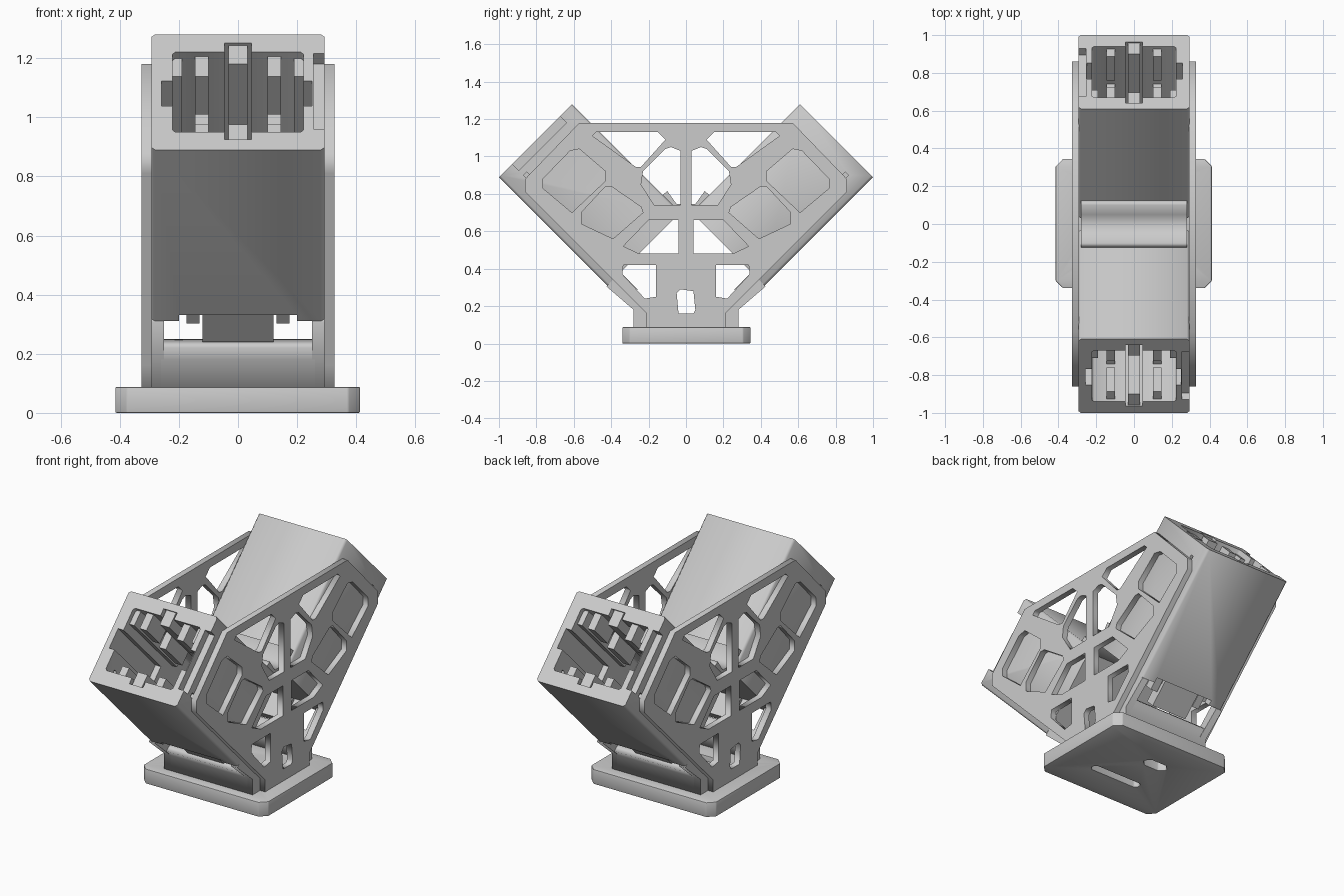
import bpy, bmesh, math
from mathutils import Matrix, Vector

cube = bpy.data.objects.get("Cube")
if cube:
    bpy.data.objects.remove(cube, do_unlink=True)

grey = bpy.data.materials.new("plain grey")
grey.use_nodes = True
grey.diffuse_color = (0.6, 0.6, 0.6, 1)
grey.node_tree.nodes["Principled BSDF"].inputs["Base Color"].default_value = (0.6, 0.6, 0.6, 1)

SIDE = Matrix(((0, 0, 1, 0), (1, 0, 0, 0), (0, 1, 0, 0), (0, 0, 0, 1)))  # drawing plane = y,z
TURN = Matrix.Rotation(math.pi, 4, "Z")


def add(name, mesh, matrix=Matrix()):
    mesh.transform(matrix)
    mesh.materials.clear()
    mesh.materials.append(grey)
    obj = bpy.data.objects.new(name, mesh)
    bpy.context.collection.objects.link(obj)
    return obj


def bake(obj):
    bpy.context.view_layer.update()
    graph = bpy.context.evaluated_depsgraph_get()
    mesh = bpy.data.meshes.new_from_object(obj.evaluated_get(graph))
    obj.modifiers.clear()
    obj.data = mesh
    return obj


def sheet(name, outline, holes, low, high, matrix=Matrix()):
    """Flat outline with holes, given thickness from low to high."""
    curve = bpy.data.curves.new(name, "CURVE")
    curve.dimensions, curve.fill_mode = "2D", "BOTH"
    curve.extrude = (high - low) / 2
    for loop in [outline] + holes:
        spline = curve.splines.new("POLY")
        spline.points.add(len(loop) - 1)
        for p, (a, b) in zip(spline.points, loop):
            p.co = (a, b, 0, 1)
        spline.use_cyclic_u = True
    temp = bpy.data.objects.new(name + " drawing", curve)
    bpy.context.collection.objects.link(temp)
    bpy.context.view_layer.update()
    graph = bpy.context.evaluated_depsgraph_get()
    mesh = bpy.data.meshes.new_from_object(temp.evaluated_get(graph))
    bpy.data.objects.remove(temp, do_unlink=True)
    bm = bmesh.new()
    bm.from_mesh(mesh)
    bmesh.ops.remove_doubles(bm, verts=bm.verts, dist=0.0005)
    bmesh.ops.recalc_face_normals(bm, faces=bm.faces)
    bm.to_mesh(mesh)
    bm.free()
    return add(name, mesh, matrix @ Matrix.Translation((0, 0, (low + high) / 2)))


def boxes(name, spans, matrix=Matrix()):
    """Several boxes in one mesh, each given by its x, y and z spans."""
    bm = bmesh.new()
    for span in spans:
        centre = Vector([(a + b) / 2 for a, b in span])
        size = [abs(b - a) for a, b in span]
        bmesh.ops.create_cube(bm, size=1, matrix=Matrix.Translation(centre) @ Matrix.Diagonal(size + [1]))
    mesh = bpy.data.meshes.new(name)
    bm.to_mesh(mesh)
    bm.free()
    return add(name, mesh, matrix)


def carve(obj, spans):
    for span in spans:
        cutter = boxes("cutter", [span])
        cutter.hide_render = True
        mod = obj.modifiers.new("cut", "BOOLEAN")
        mod.operation, mod.solver, mod.object = "DIFFERENCE", "EXACT", cutter
        bake(obj)
        bpy.data.objects.remove(cutter, do_unlink=True)


def rounded(obj, width, segments=2):
    mod = obj.modifiers.new("round", "BEVEL")
    mod.width, mod.segments, mod.limit_method = width, segments, "ANGLE"
    return bake(obj)


def cut_rect(x0, x1, y0, y1, c):
    return [(x0 + c, y0), (x1 - c, y0), (x1, y0 + c), (x1, y1 - c),
            (x1 - c, y1), (x0 + c, y1), (x0, y1 - c), (x0, y0 + c)]


def flip(loop):
    return [(-a, b) for a, b in loop]


# Base plate with two slots
base = sheet("base_plate", cut_rect(-0.415, 0.413, -0.34, 0.345, 0.04),
             [cut_rect(-0.14, 0.2, -0.15, -0.1, 0.015), cut_rect(-0.14, 0.02, 0.08, 0.15, 0.03)], 0, 0.088)
rounded(base, 0.012)

# Side plates with windows
half = [(0.21, 0.07), (0.21, 0.16), (0.86, 0.81), (0.86, 0.88), (0.57, 1.18)]
outline = half + flip(half)[::-1]
windows = [
    [(0.11, 1.09), (0.15, 1.13), (0.48, 1.13), (0.5, 1.11), (0.27, 0.945), (0.24, 0.945)],
    [(0.03, 0.74), (0.03, 1.03), (0.08, 1.05), (0.11, 1.04), (0.23, 0.92), (0.24, 0.85), (0.17, 0.74)],
    [(0.43, 0.87), (0.43, 0.92), (0.57, 1.04), (0.62, 1.03), (0.765, 0.88), (0.765, 0.83), (0.61, 0.7)],
    [(0.23, 0.7), (0.24, 0.73), (0.4, 0.84), (0.43, 0.84), (0.56, 0.7), (0.56, 0.64), (0.39, 0.56)],
    [(0.04, 0.48), (0.04, 0.66), (0.2, 0.66), (0.335, 0.52), (0.25, 0.48)],
    [(0.16, 0.25), (0.16, 0.42), (0.335, 0.42), (0.34, 0.37), (0.22, 0.24)],
]
middle = [(-0.05, 0.27), (-0.03, 0.29), (0.04, 0.28), (0.05, 0.18), (0.04, 0.16), (-0.04, 0.16)]
holes = windows + [flip(w) for w in windows] + [middle]
for side, low in (("left", 0.291), ("right", -0.327)):
    sheet(side + "_side_plate", outline, holes, low, low + 0.036, SIDE)

# Saddle between the two tubes
saddle = [(0.05, 0.68), (0.13, 0.79), (0.1, 0.815), (0.05, 0.745)]
sheet("saddle", saddle + flip(saddle)[::-1], [], -0.28, 0.28, SIDE)

TILT = Matrix.Translation((0, -1, 0.89)) @ Matrix.Rotation(math.radians(45), 4, "X")
W, L = 0.552, 0.82  # tube depth and length
for end, turn in (("front", Matrix()), ("back", TURN)):
    frame = turn @ TILT
    # Square tube, open at the top: x across, y through, z along
    tube = sheet(end + "_tube", cut_rect(-0.293, 0.293, 0, W, 0.012),
                 [cut_rect(-0.222, 0.222, 0.085, 0.467, 0.01)], -L, 0)
    carve(tube, [
        ((-0.045, 0.045), (0.05, 0.51), (-0.6, 0.1)),       # rail groove
        ((-0.258, 0.25), (0.21, 0.33), (-0.5, 0.1)),        # side pockets
        ((0.255, 0.35), (0.1, 0.46), (-0.05, 0.1)),         # latch step
        ((-0.35, 0.35), (0.1, 0.125), (-0.11, -0.085)),     # pin hole
        ((-0.2, 0.2), (-0.05, 0.05), (-0.9, -0.79)),        # clip notch
    ])
    tube.data.transform(frame)

    # Rails and guide blocks inside the tube
    inside = [((-0.032, 0.032), (0.05, 0.13), (-0.75, -0.01)), ((-0.032, 0.032), (0.42, 0.51), (-0.75, -0.01))]
    for s in (-1, 1):
        for z0, z1 in ((-0.2, -0.02), (-0.5, -0.28)):
            inside += [((s * 0.1, s * 0.145), (0.37, 0.475), (z0, z1)),
                       ((s * 0.1, s * 0.145), (0.08, 0.14), (z0, z1))]
        inside.append(((s * 0.19, s * 0.23), (0.38, 0.475), (-0.6, -0.03)))
    boxes(end + "_tube_rails", inside, frame)
    # Tube floor and the clips under it
    boxes(end + "_tube_floor", [((-0.23, 0.23), (0.08, 0.47), (-L, -L + 0.04))], frame)
    boxes(end + "_tube_clips", [((-0.12, 0.12), (0.03, 0.1), (-0.95, -0.78)),
                                ((-0.175, -0.13), (0.04, 0.1), (-0.87, -0.78)),
                                ((0.13, 0.175), (0.04, 0.1), (-0.87, -0.78))], frame)

    # Bracket that carries the tube: low wall and two cheeks
    wall = [(-0.28, 0.07), (-0.28, 0.18), (-0.32, 0.22), (-0.285, 0.25), (-0.25, 0.2), (-0.25, 0.07)]
    cheek = [(-0.28, 0.07), (-0.28, 0.18), (-0.425, 0.305), (-0.385, 0.345), (-0.2, 0.17), (-0.2, 0.07)]
    sheet(end + "_bracket_wall", wall, [], -0.26, 0.26, turn @ SIDE)
    for side, low in (("left", 0.25), ("right", -0.293)):
        sheet(f"{end}_{side}_bracket_cheek", cheek, [], low, low + 0.043, turn @ SIDE)

# Smooth only across the rounded edges
bpy.ops.object.select_all(action="DESELECT")
base.select_set(True)
bpy.context.view_layer.objects.active = base
bpy.ops.object.shade_smooth_by_angle()
